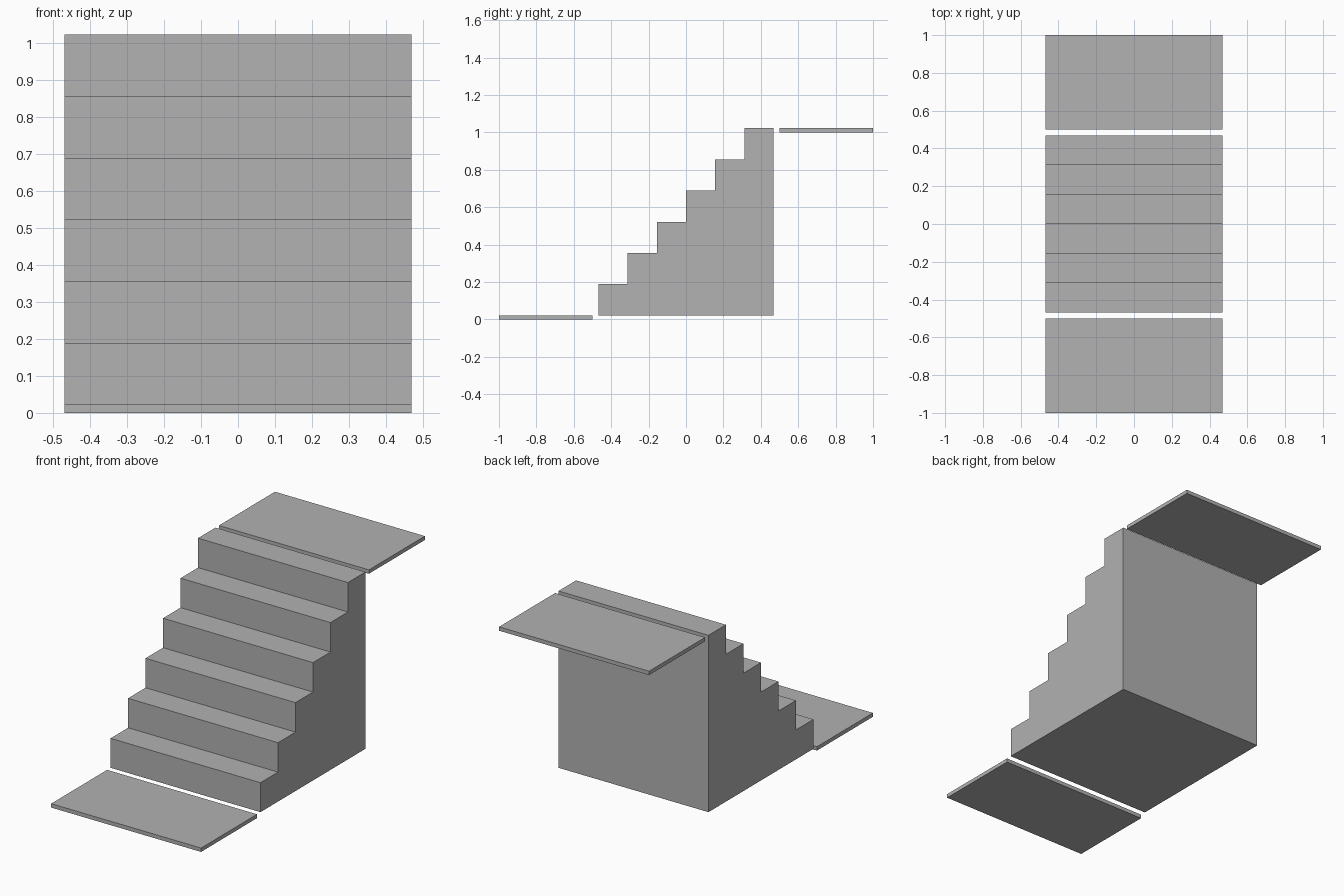
import bpy

if "Cube" in bpy.data.objects:
    bpy.data.objects.remove(bpy.data.objects["Cube"])

HALF_WIDTH = 0.469
SLAB = 0.022      # landing thickness, also the base height of the stairs
STEPS = 6
RISE = 1.0 / STEPS
HALF_RUN = 0.469
TREAD = 2 * HALF_RUN / STEPS

grey = bpy.data.materials.new("plain grey")
grey.diffuse_color = (0.445, 0.445, 0.445, 1)
grey.use_nodes = True
grey.node_tree.nodes["Principled BSDF"].inputs["Base Color"].default_value = grey.diffuse_color


def extrude_profile(name, profile):
    """Extrude a counter-clockwise (y, z) outline across the full width."""
    n = len(profile)
    verts = [(x, y, z) for x in (-HALF_WIDTH, HALF_WIDTH) for y, z in profile]
    faces = [tuple(reversed(range(n))), tuple(range(n, 2 * n))]
    faces += [(i, (i + 1) % n, (i + 1) % n + n, i + n) for i in range(n)]
    mesh = bpy.data.meshes.new(name)
    mesh.from_pydata(verts, [], faces)
    mesh.materials.append(grey)
    obj = bpy.data.objects.new(name, mesh)
    bpy.context.collection.objects.link(obj)
    return obj


def landing(name, y0, z0):
    y1, z1 = y0 + 0.5, z0 + SLAB
    extrude_profile(name, [(y0, z0), (y1, z0), (y1, z1), (y0, z1)])


# Solid flight of stairs: base, then the stepped edge from top to bottom
outline = [(-HALF_RUN, SLAB), (HALF_RUN, SLAB), (HALF_RUN, SLAB + 1.0)]
for i in reversed(range(STEPS)):
    y = -HALF_RUN + i * TREAD
    outline.append((y, SLAB + (i + 1) * RISE))
    if i:
        outline.append((y, SLAB + i * RISE))
extrude_profile("stair_flight", outline)

# Thin landings at the bottom and the top
landing("lower_landing", -1.0, 0.0)
landing("upper_landing", 0.5, 1.0)
